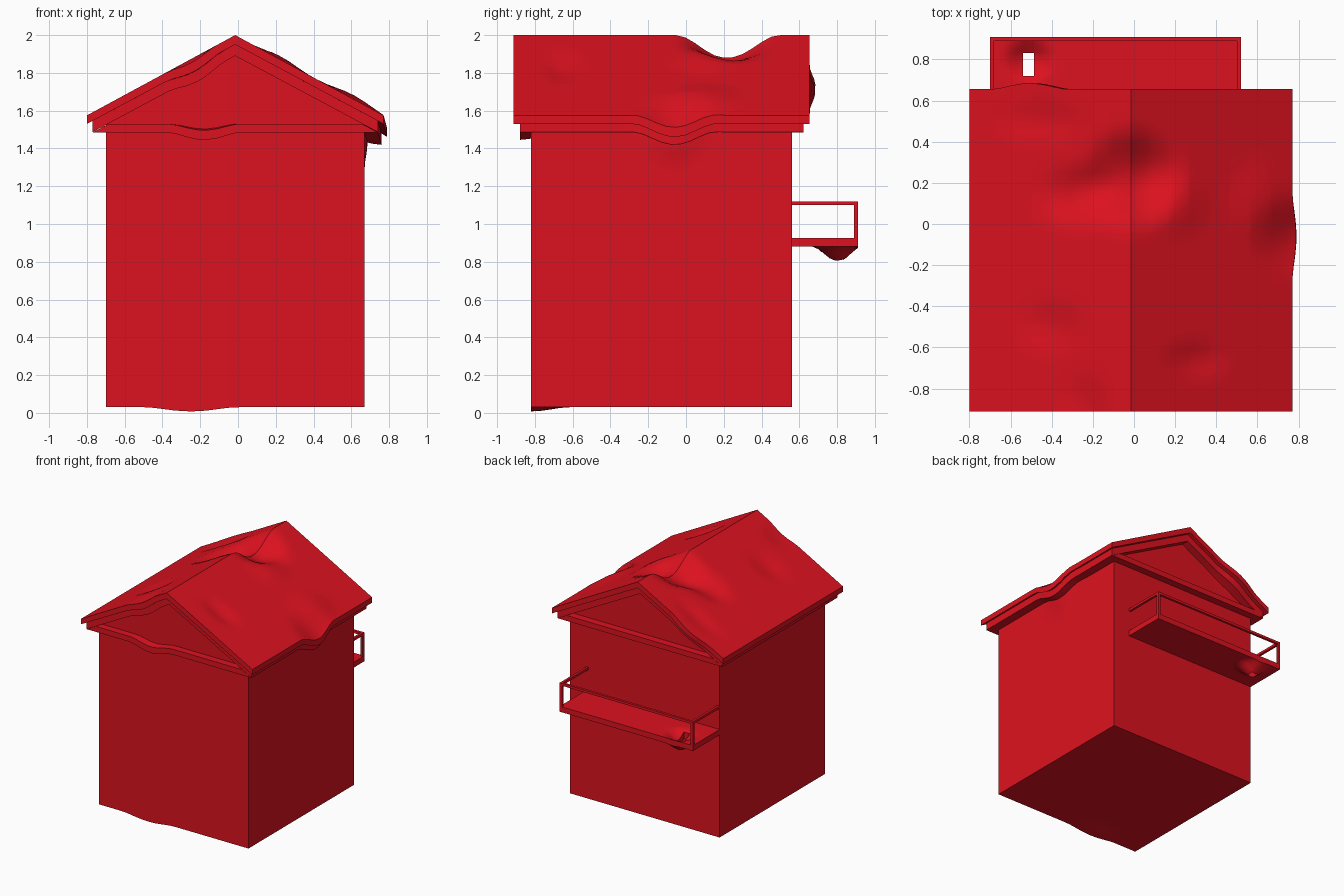
import bpy, bmesh, math
from mathutils import Vector

if "Cube" in bpy.data.objects:
    bpy.data.objects.remove(bpy.data.objects["Cube"])

red = bpy.data.materials.new("red")
red.diffuse_color = (0.72, 0.006, 0.014, 1)
red.use_nodes = True
red.node_tree.nodes["Principled BSDF"].inputs["Base Color"].default_value = red.diffuse_color
RIDGE = -0.015

# Dents and bulges shared by all parts: centre, radii, push
DENTS = [
    ((RIDGE, 0.22, 2.0), (0.30, 0.27, 0.6), (0, 0, -0.12)),
    ((-0.25, 0.14, 1.87), (0.28, 0.18, 0.5), (0, 0, -0.05)),
    ((0.2, 0.1, 1.88), (0.2, 0.2, 0.4), (0, 0, 0.02)),
    ((0.62, 0.1, 1.66), (0.2, 0.25, 0.3), (0, 0, 0.022)),
    ((-0.45, 0.5, 1.75), (0.3, 0.1, 0.3), (0, 0, -0.02)),
    ((-0.4, -0.5, 1.79), (0.2, 0.15, 0.3), (0, 0, -0.02)),
    ((0.3, -0.66, 1.83), (0.2, 0.1, 0.3), (0, 0, -0.025)),
    ((0.76, -0.06, 1.52), (0.3, 0.22, 0.25), (0.02, 0, -0.07)),
    ((0.67, -0.15, 1.17), (0.15, 0.18, 0.12), (0, 0, 0.035)),
    ((0.67, 0.04, 1.16), (0.15, 0.15, 0.12), (0, 0, -0.02)),
    ((-0.18, -0.88, 1.49), (0.2, 0.2, 0.14), (0, 0, -0.04)),
    ((-0.22, -0.88, 1.8), (0.17, 0.2, 0.2), (0, 0, -0.03)),
    ((-0.5, 0.66, 1.72), (0.22, 0.15, 0.2), (0, 0.03, 0)),
    ((-0.25, -0.82, 0.03), (0.25, 0.2, 0.12), (0, 0, -0.022)),
    ((-0.51, 0.80, 0.88), (0.14, 0.13, 0.12), (0, 0, -0.08)),
]


def cut(bm, axis, value):
    no = Vector((0, 0, 0))
    no[axis] = 1
    bmesh.ops.bisect_plane(bm, geom=bm.verts[:] + bm.edges[:] + bm.faces[:],
                           dist=1e-5, plane_co=no * value, plane_no=no)


def prism(pts, y0, y1):
    """Extrude an x-z profile along y."""
    bm = bmesh.new()
    face = bm.faces.new([bm.verts.new((x, y0, z)) for x, z in pts])
    ext = bmesh.ops.extrude_face_region(bm, geom=[face], use_keep_orig=True)
    bmesh.ops.translate(bm, vec=(0, y1 - y0, 0),
                        verts=[v for v in ext["geom"] if isinstance(v, bmesh.types.BMVert)])
    bmesh.ops.recalc_face_normals(bm, faces=bm.faces)
    return bm


def box(x0, x1, y0, y1, z0, z1):
    return prism([(x0, z0), (x1, z0), (x1, z1), (x0, z1)], y0, y1)


def faces_in(bm, lo, hi):
    return [f for f in bm.faces
            if all(a < c < b for a, b, c in zip(lo, hi, f.calc_center_median()))]


def recess(bm, lo, hi, push):
    """Push a rectangle of a wall inward."""
    for axis in range(3):
        if not push[axis]:
            cut(bm, axis, lo[axis])
            cut(bm, axis, hi[axis])
    ext = bmesh.ops.extrude_face_region(bm, geom=faces_in(bm, lo, hi))
    bmesh.ops.translate(bm, vec=push,
                        verts=[v for v in ext["geom"] if isinstance(v, bmesh.types.BMVert)])


def finish(name, bm, step=0.05):
    """Grid the part, apply the dents and make the object."""
    for axis in range(3):
        vals = [v.co[axis] for v in bm.verts]
        lo, hi = min(vals), max(vals)
        n = math.floor((hi - lo) / step)
        for i in range(1, n):
            cut(bm, axis, lo + (hi - lo) * i / n)
    for v in bm.verts:
        move = Vector()
        for c, r, push in DENTS:
            d = sum(((v.co[k] - c[k]) / r[k]) ** 2 for k in range(3))
            if d < 1:
                move += Vector(push) * (1 - d) ** 2
        v.co += move
    mesh = bpy.data.meshes.new(name)
    bm.to_mesh(mesh)
    bm.free()
    mesh.materials.append(red)
    ob = bpy.data.objects.new(name, mesh)
    bpy.context.collection.objects.link(ob)
    bpy.ops.object.select_all(action='DESELECT')
    bpy.context.view_layer.objects.active = ob
    ob.select_set(True)
    bpy.ops.object.shade_smooth_by_angle(angle=math.radians(30))


def chevron(half, eave_top, eave_low, apex_top, apex_low):
    return [(RIDGE - half, eave_low), (RIDGE - half, eave_top), (RIDGE, apex_top),
            (RIDGE + half, eave_top), (RIDGE + half, eave_low), (RIDGE, apex_low)]


# House body with gables, door, windows and balcony door
body = prism([(-0.70, 0.03), (0.67, 0.03), (0.67, 1.53), (RIDGE, 1.895), (-0.70, 1.53)],
             -0.82, 0.56)
recess(body, (-0.50, -0.83, 0.045), (-0.16, -0.81, 0.87), (0, 0.02, 0))
recess(body, (0.11, -0.83, 1.16), (0.44, -0.81, 1.42), (0, 0.02, 0))
recess(body, (0.66, -0.37, 1.16), (0.68, 0.25, 1.41), (-0.02, 0, 0))
recess(body, (0.11, 0.55, 0.925), (0.44, 0.57, 1.42), (0, -0.02, 0))
finish("house_body", body)

# Roof slab, raking trim below it and level cornice
for name, prof, y0, y1 in [
    ("roof", chevron(0.785, 1.575, 1.53, 2.0, 1.95), -0.912, 0.655),
    ("gable_trim", chevron(0.755, 1.546, 1.487, 1.95, 1.89), -0.88, 0.622),
]:
    bm = prism(prof, y0, y1)
    cut(bm, 0, RIDGE)
    finish(name, bm)
finish("cornice", prism([(-0.77, 1.485), (0.74, 1.485), (0.656, 1.53), (-0.686, 1.53)],
                        -0.88, 0.622))

# Balcony floor with a hole punched through it
floor = box(-0.70, 0.52, 0.55, 0.91, 0.88, 0.925)
for axis, value in ((0, -0.54), (0, -0.485), (1, 0.72), (1, 0.83)):
    cut(floor, axis, value)
bmesh.ops.delete(floor, geom=faces_in(floor, (-0.54, 0.72, 0.8), (-0.485, 0.83, 1)),
                 context='FACES')
bmesh.ops.bridge_loops(floor, edges=[e for e in floor.edges if e.is_boundary])
finish("balcony_floor", floor, 0.03)

# Railing
finish("rail_back", box(-0.70, 0.52, 0.89, 0.91, 1.10, 1.12))
for side, x in (("left", -0.70), ("right", 0.50)):
    finish("rail_" + side, box(x, x + 0.02, 0.55, 0.89, 1.10, 1.12))
    finish("post_" + side, box(x, x + 0.02, 0.89, 0.91, 0.925, 1.10))
